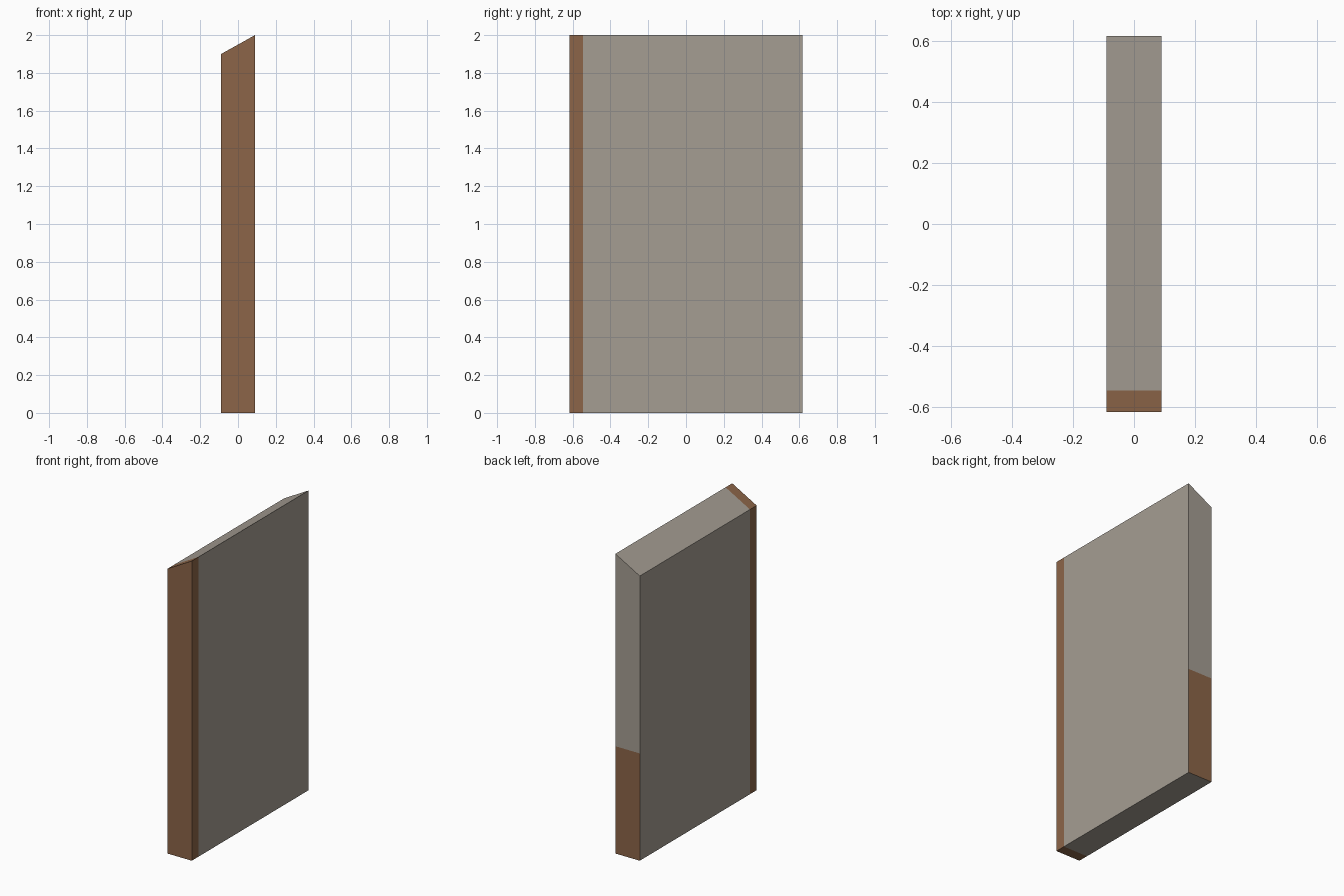
import bpy, bmesh
from mathutils import Vector

if "Cube" in bpy.data.objects:
    bpy.data.objects.remove(bpy.data.objects["Cube"])

HX, HY, STRIP_Y, BACK_Z = 0.09, 0.616, -0.546, 0.716


def material(name, color):
    m = bpy.data.materials.new(name)
    m.diffuse_color = (*color, 1)
    m.use_nodes = True
    m.node_tree.nodes["Principled BSDF"].inputs["Base Color"].default_value = m.diffuse_color
    return m


stone = material("warm grey", (0.376, 0.337, 0.290))
brown = material("earth brown", (0.262, 0.130, 0.065))

# Upright slab: profile with a slanted top, extruded front to back
bm = bmesh.new()
profile = [(-HX, 0), (HX, 0), (HX, 2.0), (-HX, 1.9)]
face = bm.faces.new([bm.verts.new((x, -HY, z)) for x, z in profile])
ext = bmesh.ops.extrude_face_region(bm, geom=[face])["geom"]
bmesh.ops.translate(bm, vec=(0, 2 * HY, 0),
                    verts=[v for v in ext if isinstance(v, bmesh.types.BMVert)])

# Cut all round behind the front edge
bmesh.ops.bisect_plane(bm, geom=bm.verts[:] + bm.edges[:] + bm.faces[:],
                       plane_co=(0, STRIP_Y, 0), plane_no=(0, 1, 0))

# Cut the back face at the top of its lower brown panel
bmesh.ops.recalc_face_normals(bm, faces=bm.faces[:])
back = [f for f in bm.faces if f.normal.y > 0.9]
geom = back + list({e for f in back for e in f.edges}) + list({v for f in back for v in f.verts})
bmesh.ops.bisect_plane(bm, geom=geom, plane_co=(0, 0, BACK_Z), plane_no=(0, 0, 1))
bmesh.ops.recalc_face_normals(bm, faces=bm.faces[:])

# Brown front strip and lower back panel, grey elsewhere
for f in bm.faces:
    c = f.calc_center_median()
    on_back = f.normal.y > 0.9
    f.material_index = int(c.y < STRIP_Y or (on_back and c.z < BACK_Z))

mesh = bpy.data.meshes.new("slab")
bm.to_mesh(mesh)
bm.free()
mesh.materials.append(stone)
mesh.materials.append(brown)
slab = bpy.data.objects.new("slab", mesh)
bpy.context.collection.objects.link(slab)
